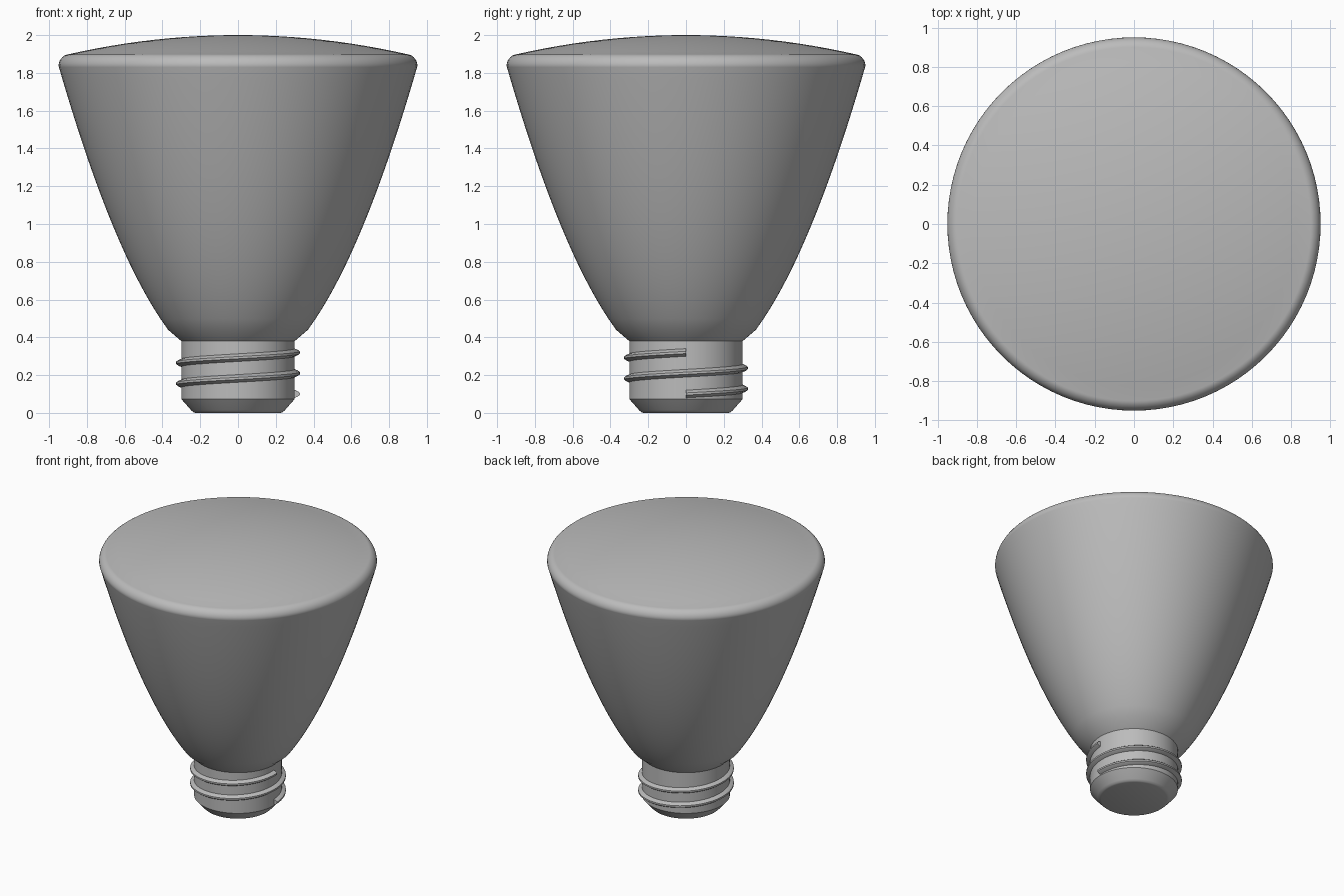
import bpy, bmesh, math
from math import sin, cos, pi

cube = bpy.data.objects.get("Cube")
if cube:
    bpy.data.objects.remove(cube)

grey = bpy.data.materials.new("neutral grey")
grey.use_nodes = True
colour = (0.5, 0.5, 0.5, 1)
grey.diffuse_color = colour
grey.node_tree.nodes["Principled BSDF"].inputs["Base Color"].default_value = colour


def sweep(name, rings, sharp=35, close_around=False, close_section=False):
    """Skin a list of point rings into one smooth-shaded object."""
    bm = bmesh.new()
    rows = [[bm.verts.new(p) for p in ring] for ring in rings]
    pairs = list(zip(rows, rows[1:]))
    if close_around:
        pairs.append((rows[-1], rows[0]))
    for a, b in pairs:
        n = len(a)
        for i in range(n if close_section else n - 1):
            j = (i + 1) % n
            bm.faces.new((a[i], b[i], b[j], a[j]))
    if close_section:
        bm.faces.new(rows[0])
        bm.faces.new(rows[-1])
    bmesh.ops.remove_doubles(bm, verts=bm.verts, dist=1e-5)
    bmesh.ops.recalc_face_normals(bm, faces=bm.faces)
    mesh = bpy.data.meshes.new(name)
    bm.to_mesh(mesh)
    bm.free()
    mesh.materials.append(grey)
    obj = bpy.data.objects.new(name, mesh)
    bpy.context.collection.objects.link(obj)
    bpy.ops.object.select_all(action='DESELECT')
    obj.select_set(True)
    bpy.context.view_layer.objects.active = obj
    bpy.ops.object.shade_smooth_by_angle(angle=math.radians(sharp))
    return obj


def lathe(name, profile, sides=96, sharp=35):
    turns = [2 * pi * k / sides for k in range(sides)]
    rings = [[(r * cos(t), r * sin(t), z) for r, z in profile] for t in turns]
    return sweep(name, rings, sharp, close_around=True)


# Reflector: collar, parabolic flare, rounded rim and shallow domed lens
LOW, HIGH, R_LOW, R_HIGH = 0.44, 1.83, 0.37, 0.948
flare = []
for i in range(25):
    t = i / 24
    flare.append((math.sqrt(R_LOW**2 + t * (R_HIGH**2 - R_LOW**2)),
                  LOW + t * (HIGH - LOW)))
rim = [(0.888 + 0.062 * cos(a), 1.838 + 0.062 * sin(a))
       for a in [math.radians(12 * k) for k in range(7)]]
dome = [(0.9 * (1 - k / 12), 2 - 0.102 * (1 - k / 12)**2) for k in range(13)]
lathe("reflector", [(0.3, 0.38)] + flare + rim + dome)

# Screw base with a chamfered, slightly rounded foot
lathe("screw_base", [(0, 0), (0.225, 0), (0.237, 0.004), (0.248, 0.014),
                     (0.3, 0.073), (0.3, 0.38)], sharp=30)

# Raised thread: two turns climbing around the base
section = [(0.296, -0.022), (0.316, -0.014), (0.327, -0.006),
           (0.327, 0.006), (0.316, 0.014), (0.296, 0.022)]
STEPS, TURNS, PITCH, START = 160, 2, 0.11, 0.1
thread = []
for k in range(STEPS + 1):
    turn = TURNS * k / STEPS
    a = 2 * pi * turn
    thread.append([(r * cos(a), r * sin(a), START + PITCH * turn + h)
                   for r, h in section])
sweep("thread", thread, sharp=50, close_section=True)
